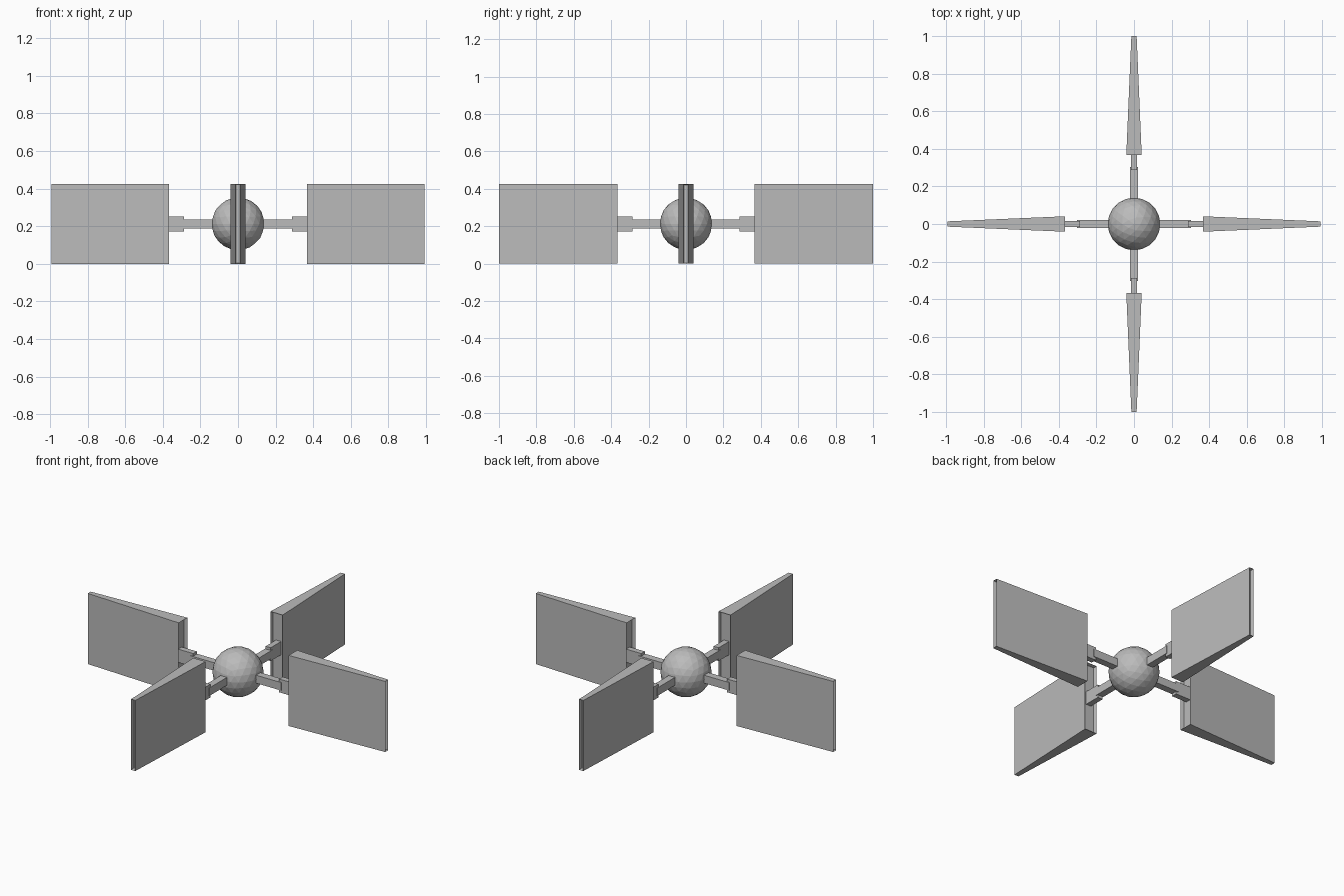
import bpy, bmesh, math
from mathutils import Matrix, Vector

cube = bpy.data.objects.get("Cube")
if cube:
    bpy.data.objects.remove(cube, do_unlink=True)

grey = bpy.data.materials.new("plain grey")
grey.use_nodes = True
colour = (0.5, 0.5, 0.5, 1)
grey.diffuse_color = colour
grey.node_tree.nodes["Principled BSDF"].inputs["Base Color"].default_value = colour

MID = 0.213  # height of the hub centre


def finish(bm, name, angle=0):
    """Turn a mesh built around the hub centre into a placed object."""
    mesh = bpy.data.meshes.new(name)
    bm.to_mesh(mesh)
    bm.free()
    mesh.materials.append(grey)
    obj = bpy.data.objects.new(name, mesh)
    obj.location.z = MID
    obj.rotation_euler.z = angle
    bpy.context.collection.objects.link(obj)
    return obj


def box(start, end, width, height):
    """Box running outwards along x."""
    bm = bmesh.new()
    bmesh.ops.create_cube(bm, size=1)
    bmesh.ops.scale(bm, vec=(end - start, width, height), verts=bm.verts)
    bmesh.ops.translate(bm, vec=((start + end) / 2, 0, 0), verts=bm.verts)
    return bm


def blade(start, end, inner_width, tip_width):
    """Tapered paddle with a shallow recess in each end."""
    bm = box(start, end, inner_width, MID * 2)
    for v in bm.verts:
        if v.co.x > (start + end) / 2:
            v.co.y *= tip_width / inner_width
    bm.normal_update()
    ends = [f for f in bm.faces if abs(f.normal.x) > 0.9]
    bmesh.ops.inset_individual(bm, faces=ends, thickness=0.006, depth=-0.02)
    return bm


# Faceted ball in the middle
hub = bmesh.new()
bmesh.ops.create_icosphere(hub, subdivisions=3, radius=0.14)
finish(hub, "hub")

# Four identical arms, each with a bracket and a paddle
for i, side in enumerate(("left", "back", "right", "front")):
    turn = i * math.pi / 2
    tip = 1.0 if i % 2 else 0.993
    finish(box(0.1, 0.302, 0.042, 0.048), side + "_arm", turn)
    finish(box(0.287, 0.388, 0.034, 0.08), side + "_bracket", turn)
    finish(blade(0.367, tip, 0.082, 0.028), side + "_blade", turn)
